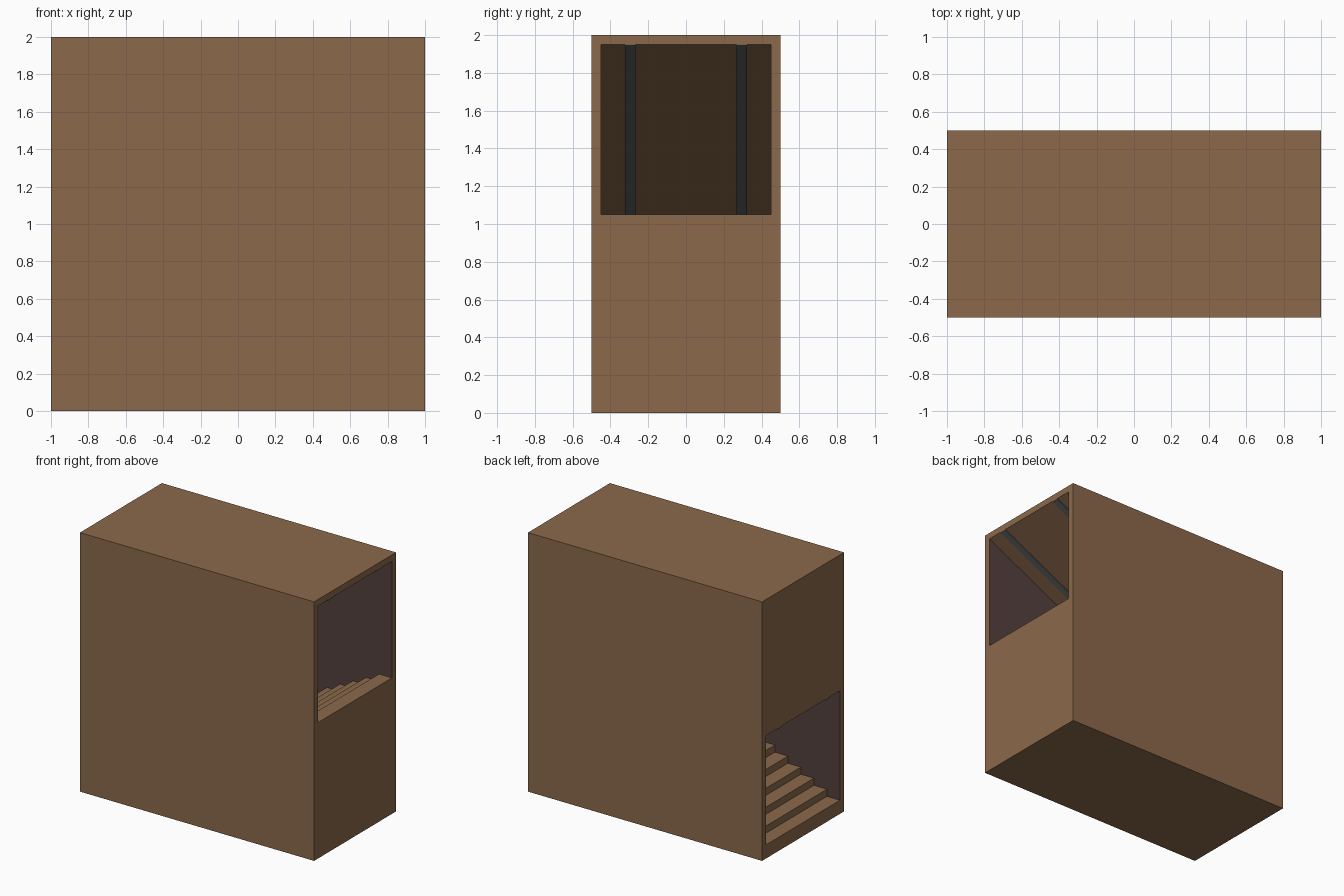
import bpy, bmesh

if "Cube" in bpy.data.objects:
    bpy.data.objects.remove(bpy.data.objects["Cube"])


def make_material(name, rgb):
    m = bpy.data.materials.new(name)
    m.diffuse_color = (*rgb, 1.0)
    m.use_nodes = True
    m.node_tree.nodes["Principled BSDF"].inputs["Base Color"].default_value = m.diffuse_color
    return m


wood = make_material("brown", (0.258, 0.141, 0.070))
lining = make_material("dark_plum_brown", (0.087, 0.052, 0.047))
metal = make_material("slate_grey", (0.11, 0.125, 0.122))


def prism(name, profile, y0, y1, mats):
    """Extrude an x-z profile from y0 to y1."""
    bm = bmesh.new()
    face = bm.faces.new([bm.verts.new((x, y0, z)) for x, z in profile])
    ext = bmesh.ops.extrude_face_region(bm, geom=[face])
    moved = [g for g in ext["geom"] if isinstance(g, bmesh.types.BMVert)]
    bmesh.ops.translate(bm, verts=moved, vec=(0, y1 - y0, 0))
    bmesh.ops.recalc_face_normals(bm, faces=bm.faces)
    me = bpy.data.meshes.new(name)
    bm.to_mesh(me)
    bm.free()
    for m in mats:
        me.materials.append(m)
    ob = bpy.data.objects.new(name, me)
    bpy.context.collection.objects.link(ob)
    return ob


STEPS = 18
RUN, RISE = 2 / STEPS, 1 / STEPS
FLOOR = 0.05      # base of the stairs
INNER = 0.45      # half width of the stairwell


def ceiling(x):
    return 1.45 + 0.5 * x


# Solid outer block
block = prism("stair_block", [(-1, 0), (1, 0), (1, 2), (-1, 2)],
              -0.5, 0.5, [wood, lining])

# Sloped passage with a stepped floor, running past both ends
passage = [(-1.2, FLOOR + RISE)]
for i in range(1, STEPS):
    x = -1 + i * RUN
    passage += [(x, FLOOR + i * RISE), (x, FLOOR + (i + 1) * RISE)]
passage += [(1.2, FLOOR + 1), (1.2, ceiling(1.2)), (-1.2, ceiling(-1.2))]
cutter = prism("passage_cutter", passage, -INNER, INNER, [wood, lining])
cutter.hide_render = True

cut = block.modifiers.new("passage", 'BOOLEAN')
cut.operation = 'DIFFERENCE'
cut.solver = 'EXACT'
cut.object = cutter
deps = bpy.context.evaluated_depsgraph_get()
result = bpy.data.meshes.new_from_object(block.evaluated_get(deps))
block.modifiers.clear()
block.data = result
bpy.data.objects.remove(cutter)

# Dark lining on the two inner side walls
result.materials.clear()
result.materials.append(wood)
result.materials.append(lining)
for p in result.polygons:
    inside = abs(p.normal.y) > 0.9 and abs(p.center.y) < 0.47
    p.material_index = 1 if inside else 0

# Two thin strips running along the sloped ceiling
T = 0.006
for side, y in (("front", -0.295), ("back", 0.295)):
    prism("ceiling_strip_" + side,
          [(-1, ceiling(-1)), (1, ceiling(1)),
           (1, ceiling(1) - T), (-1, ceiling(-1) - T)],
          y - 0.027, y + 0.027, [metal])
